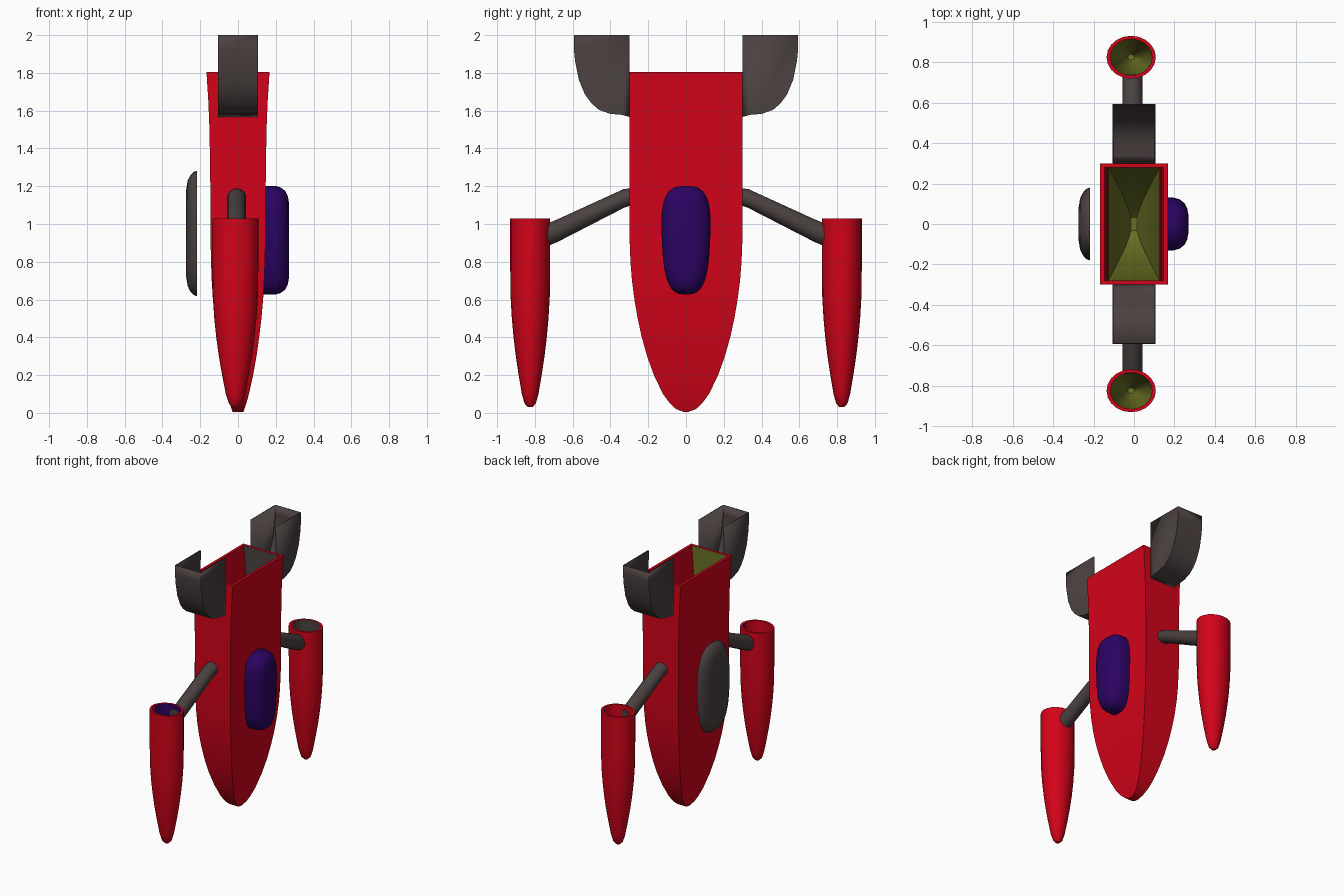
import bpy, bmesh, math

if "Cube" in bpy.data.objects:
    bpy.data.objects.remove(bpy.data.objects["Cube"])


def material(name, rgb):
    m = bpy.data.materials.new(name)
    m.diffuse_color = (*rgb, 1)
    m.use_nodes = True
    m.node_tree.nodes["Principled BSDF"].inputs["Base Color"].default_value = m.diffuse_color
    return m


RED = material("hull red", (0.65, 0.001, 0.01))
GREY = material("dark grey", (0.07, 0.054, 0.051))
BLUE = material("canopy indigo", (0.024, 0.001, 0.12))
OLIVE = material("inner olive", (0.15, 0.17, 0.018))


def finish(name, bm, mats, angle=35):
    bmesh.ops.recalc_face_normals(bm, faces=bm.faces)
    me = bpy.data.meshes.new(name)
    bm.to_mesh(me)
    bm.free()
    for m in mats:
        me.materials.append(m)
    me.shade_smooth()
    me.set_sharp_from_angle(angle=math.radians(angle))
    ob = bpy.data.objects.new(name, me)
    bpy.context.collection.objects.link(ob)
    return ob


def loft(name, rings, mats, paint=None, angle=35):
    """Skin a list of equal-length rings and cap both ends.
    paint(ring index, face centre) returns the material index."""
    bm = bmesh.new()
    loops = [[bm.verts.new(p) for p in r] for r in rings]
    n = len(loops[0])

    def add(verts, k):
        f = bm.faces.new(verts)
        if paint:
            f.material_index = paint(k, f.calc_center_median())

    for k, (a, b) in enumerate(zip(loops, loops[1:])):
        for i in range(n):
            j = (i + 1) % n
            add((a[i], a[j], b[j], b[i]), k)
    add(loops[0], 0)
    add(loops[-1], len(loops) - 2)
    return finish(name, bm, mats, angle)


# Main hull: open-topped rectangular shell with a curved nose, olive inside
HULL = [  # z, half depth x, half width y
    (0.005, 0.028, 0.012), (0.02, 0.034, 0.052), (0.05, 0.044, 0.085),
    (0.1, 0.058, 0.122), (0.2, 0.08, 0.17), (0.3, 0.098, 0.206),
    (0.4, 0.112, 0.234), (0.5, 0.124, 0.256), (0.6, 0.133, 0.273),
    (0.7, 0.139, 0.286), (0.8, 0.143, 0.294), (0.95, 0.146, 0.3),
    (1.25, 0.147, 0.3), (1.5, 0.151, 0.3), (1.65, 0.157, 0.3), (1.805, 0.167, 0.3)]
WALL = 0.02


def rect(z, x, y):
    return [(x, y, z), (-x, y, z), (-x, -y, z), (x, -y, z)]


outer = [rect(*s) for s in HULL]
inner = [rect(z, x - WALL, y - WALL) for z, x, y in reversed(HULL[1:])]


def hull_paint(k, c):
    """Inside: red broad walls, grey and olive end walls, olive nose."""
    if k < len(outer):
        return 0
    if c.z < 1.0 or c.y < -0.2:
        return 1
    return 2 if c.y > 0.2 else 0


loft("hull", outer + inner, [RED, OLIVE, GREY], hull_paint)

# Side pods: hollow tapered tubes with a lined mouth
POD = [  # z, radius
    (0.03, 0.012), (0.05, 0.03), (0.1, 0.044), (0.2, 0.061), (0.3, 0.076),
    (0.4, 0.088), (0.5, 0.097), (0.62, 0.104), (0.8, 0.106), (1.03, 0.106)]


def pod_ring(z, r, yc, sides=20):
    return [(-0.014 + 1.15 * r * math.cos(2 * math.pi * i / sides),
             yc + r * math.sin(2 * math.pi * i / sides), z) for i in range(sides)]


# Struts between hull and pods: y, z, half height
STRUT = [(0.285, 1.145, 0.045), (0.33, 1.135, 0.05), (0.68, 0.965, 0.06), (0.74, 0.94, 0.06)]

# Intake scoops: curved outer profile in y, z
SCOOP = [(0.3, 1.567), (0.34, 1.578), (0.4, 1.583), (0.46, 1.604), (0.5, 1.638),
         (0.535, 1.685), (0.568, 1.765), (0.587, 1.86), (0.594, 1.93), (0.594, 2.0)]

for side, s, lining in (("left", -1, BLUE), ("right", 1, GREY)):
    yc = 0.825 * s
    rings = [pod_ring(z, r, yc) for z, r in POD]
    count = len(rings)
    rings += [pod_ring(z, r - 0.016, yc) for z, r in reversed(POD[1:])]

    def pod_paint(k, c):
        """Inside: olive cone, lined mouth on the +y half, red elsewhere."""
        if k < count:
            return 0
        if c.z < 0.75:
            return 1
        return 2 if c.y > yc else 0

    loft(side + "_pod", rings, [RED, OLIVE, lining], pod_paint)

    loft(side + "_strut",
         [[(-0.007 + 0.05 * math.cos(a), s * y, z + h * math.sin(a))
           for a in (2 * math.pi * i / 12 for i in range(12))] for y, z, h in STRUT], [GREY])

    # Scoop shell: curved outer wall and two side walls, open to top and hull
    bm = bmesh.new()
    walls = [[bm.verts.new((x, s * y, z)) for y, z in SCOOP] for x in (-0.107, 0.107)]
    for i in range(len(SCOOP) - 1):
        bm.faces.new((walls[0][i], walls[0][i + 1], walls[1][i + 1], walls[1][i]))
    for w, x in zip(walls, (-0.107, 0.107)):
        bm.faces.new(w + [bm.verts.new((x, s * 0.3, 2.0))])
    ob = finish(side + "_scoop", bm, [GREY])
    mod = ob.modifiers.new("thickness", "SOLIDIFY")
    mod.thickness = 0.008
    mod.offset = -1


def rounded_pad(name, mat, layers, hy, hz, zc, power, taper):
    """Rounded pad on the hull's broad face; layers are (x, inset)."""
    rings = []
    for x, d in layers:
        ring = []
        for i in range(32):
            a = 2 * math.pi * i / 32
            c, t = math.cos(a), math.sin(a)
            u = math.copysign(abs(c) ** (2 / power), c)
            v = math.copysign(abs(t) ** (2 / power), t)
            ring.append((x, (hy - d) * u * (1 + taper * v), zc + (hz - d) * v))
        rings.append(ring)
    loft(name, rings, [mat], angle=50)


# Canopy on one face, shield plate hovering off the other
rounded_pad("canopy", BLUE,
            [(0.125, 0), (0.195, 0), (0.225, 0.008), (0.25, 0.027), (0.264, 0.055), (0.27, 0.09)],
            0.128, 0.288, 0.914, 3.0, 0.1)
rounded_pad("back_shield", GREY,
            [(-0.218, 0), (-0.235, 0.006), (-0.253, 0.025), (-0.267, 0.055), (-0.274, 0.1)],
            0.18, 0.332, 0.95, 2.6, 0.04)
